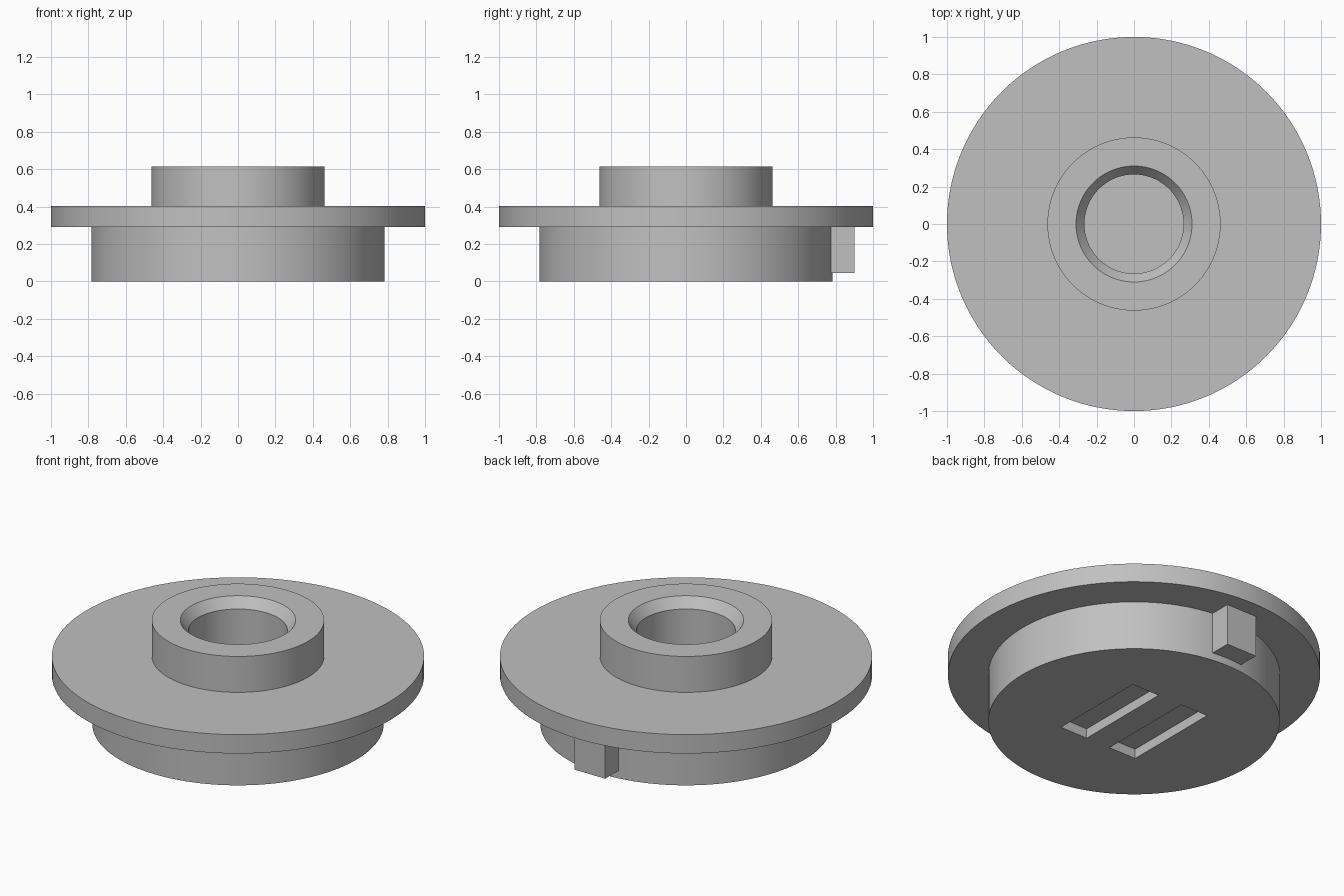
import bpy, bmesh, math
from mathutils import Matrix

if "Cube" in bpy.data.objects:
    bpy.data.objects.remove(bpy.data.objects["Cube"])

grey = bpy.data.materials.new("plain grey")
grey.diffuse_color = (0.53, 0.53, 0.53, 1)
grey.use_nodes = True
grey.node_tree.nodes["Principled BSDF"].inputs["Base Color"].default_value = grey.diffuse_color


def finish(name, bm):
    """Turn a bmesh into a named grey object."""
    bmesh.ops.recalc_face_normals(bm, faces=bm.faces)
    mesh = bpy.data.meshes.new(name)
    bm.to_mesh(mesh)
    bm.free()
    mesh.materials.append(grey)
    obj = bpy.data.objects.new(name, mesh)
    bpy.context.collection.objects.link(obj)
    return obj


def box(name, x0, x1, y0, y1, z0, z1):
    bm = bmesh.new()
    size = Matrix.Diagonal((x1 - x0, y1 - y0, z1 - z0, 1))
    centre = Matrix.Translation(((x0 + x1) / 2, (y0 + y1) / 2, (z0 + z1) / 2))
    bmesh.ops.create_cube(bm, size=1, matrix=centre @ size)
    return finish(name, bm)


def lathe(name, profile, sides):
    """Stack rings of (radius, height), closed by a flat face at each end."""
    bm = bmesh.new()
    rings = []
    for r, z in profile:
        rings.append([bm.verts.new((r * math.cos(math.tau * i / sides),
                                    r * math.sin(math.tau * i / sides), z))
                      for i in range(sides)])
    for a, b in zip(rings, rings[1:]):
        for i in range(sides):
            j = (i + 1) % sides
            bm.faces.new((a[i], a[j], b[j], b[i]))
    bm.faces.new(rings[0])
    bm.faces.new(rings[-1])
    return finish(name, bm)


# Stepped round body: base, wide flange, raised boss and chamfered blind hole
body = lathe("flanged_body", [
    (0.783, 0), (0.783, 0.29),
    (1.0, 0.29), (1.0, 0.402),
    (0.463, 0.402), (0.463, 0.615),
    (0.31, 0.615), (0.265, 0.557), (0.265, 0.29),
], 128)

# Two shallow slots cut in the underside
for side, x0, x1 in (("right", 0.08, 0.26), ("left", -0.26, -0.08)):
    cutter = box(side + "_slot_cutter", x0, x1, -0.3, 0.3, -0.1, 0.057)
    cutter.hide_render = True
    cutter.hide_set(True)
    cut = body.modifiers.new(side + " slot", 'BOOLEAN')
    cut.operation = 'DIFFERENCE'
    cut.solver = 'EXACT'
    cut.object = cutter

# Locating tab on the back of the base
box("locating_tab", -0.1, 0.1, 0.72, 0.9, 0.045, 0.3)

# Smooth round walls with crisp rims
bpy.context.view_layer.objects.active = body
body.select_set(True)
bpy.ops.object.shade_smooth_by_angle(angle=math.radians(30))
